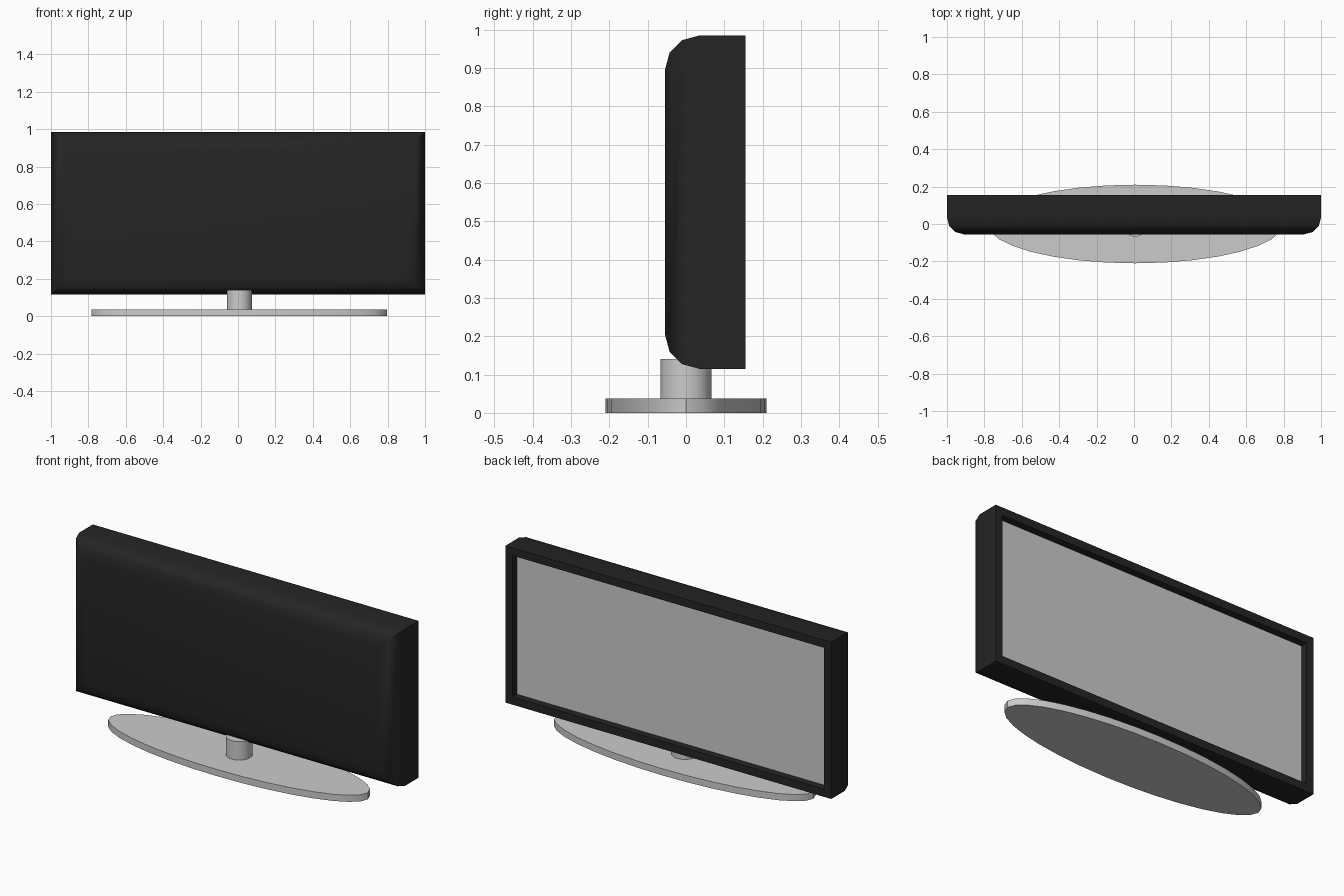
import bpy, bmesh, math
from mathutils import Matrix

if "Cube" in bpy.data.objects:
    bpy.data.objects.remove(bpy.data.objects["Cube"])

HALF_W, Z_MID, HALF_H = 1.0, 0.55, 0.435
FRONT, BACK = -0.055, 0.155
ROUND, BEZEL, RECESS = 0.09, 0.043, 0.04


def finish(name, bm, angle):
    bmesh.ops.recalc_face_normals(bm, faces=bm.faces)
    mesh = bpy.data.meshes.new(name)
    bm.to_mesh(mesh)
    bm.free()
    ob = bpy.data.objects.new(name, mesh)
    bpy.context.collection.objects.link(ob)
    bpy.ops.object.select_all(action='DESELECT')
    ob.select_set(True)
    bpy.context.view_layer.objects.active = ob
    if angle:
        bpy.ops.object.shade_smooth_by_angle(angle=math.radians(angle))
    return ob


def ring(bm, inset, y):
    w, h = HALF_W - inset, HALF_H - inset
    return [bm.verts.new((sx * w, y, Z_MID + sz * h))
            for sx, sz in ((-1, -1), (1, -1), (1, 1), (-1, 1))]


# Housing: rectangular rings lofted from rounded front edge to recessed bezel
bm = bmesh.new()
profile = []
for i in range(4):
    a = math.radians(30 * i)
    profile.append((ROUND * (1 - math.sin(a)), FRONT + ROUND * (1 - math.cos(a))))
profile += [(0, BACK), (BEZEL, BACK), (BEZEL, BACK - RECESS)]
rings = [ring(bm, inset, y) for inset, y in profile]
bm.faces.new(rings[0])
for r, s in zip(rings, rings[1:]):
    for i in range(4):
        j = (i + 1) % 4
        bm.faces.new((r[i], r[j], s[j], s[i]))
housing = finish("housing", bm, 40)
black = bpy.data.materials.new("black_plastic")
black.diffuse_color = (0.018, 0.018, 0.018, 1)
black.use_nodes = True
black.node_tree.nodes["Principled BSDF"].inputs["Base Color"].default_value = black.diffuse_color
housing.data.materials.append(black)

# Screen panel at the bottom of the recess, facing +y
bm = bmesh.new()
bm.faces.new(reversed(ring(bm, BEZEL, BACK - RECESS)))
bm.normal_update()
screen_mesh = bpy.data.meshes.new("screen")
bm.to_mesh(screen_mesh)
bm.free()
bpy.context.collection.objects.link(bpy.data.objects.new("screen", screen_mesh))


# Stand: elliptical foot and round post
def disc(name, rx, ry, z0, z1):
    bm = bmesh.new()
    bmesh.ops.create_cone(bm, cap_ends=True, segments=32, radius1=1, radius2=1, depth=1,
                          matrix=Matrix.Translation((0.007, 0, (z0 + z1) / 2))
                          @ Matrix.Diagonal((rx, ry, z1 - z0, 1)))
    return finish(name, bm, 40)


disc("stand_foot", 0.79, 0.21, 0, 0.037)
disc("stand_post", 0.067, 0.067, 0.037, 0.14)
